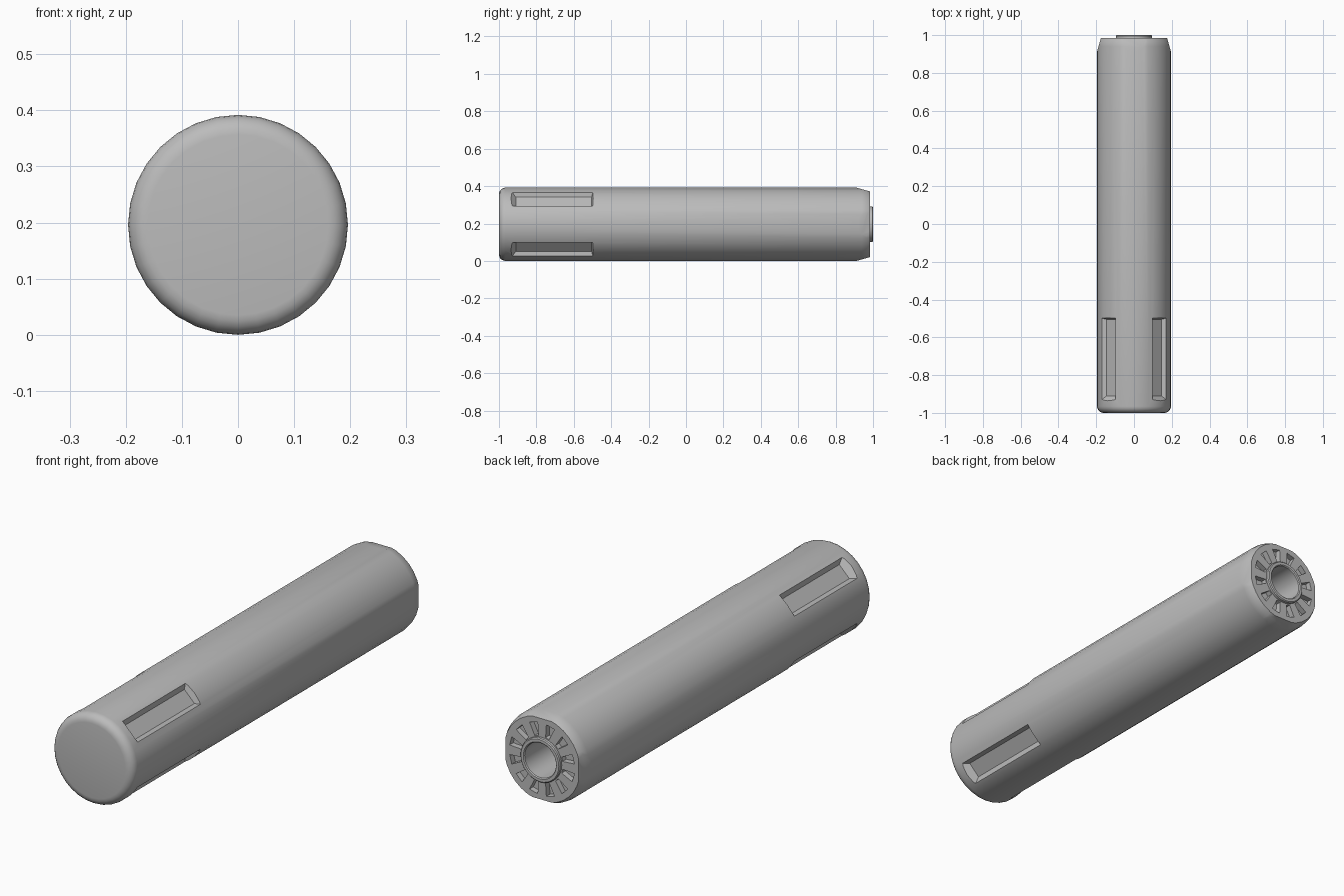
import bpy, bmesh, math
from mathutils import Matrix, Vector

cube = bpy.data.objects.get("Cube")
if cube:
    bpy.data.objects.remove(cube, do_unlink=True)

R = 0.196          # body radius, also the height of the axis
SIDES = 32

metal = bpy.data.materials.new("grey metal")
metal.use_nodes = True
metal.diffuse_color = (0.5, 0.5, 0.5, 1)
metal.node_tree.nodes["Principled BSDF"].inputs["Base Color"].default_value = (0.5, 0.5, 0.5, 1)


def finish(name, bm):
    bmesh.ops.recalc_face_normals(bm, faces=bm.faces)
    mesh = bpy.data.meshes.new(name)
    bm.to_mesh(mesh)
    bm.free()
    mesh.materials.append(metal)
    obj = bpy.data.objects.new(name, mesh)
    bpy.context.collection.objects.link(obj)
    return obj


def lathe(name, profile, closed=False):
    """Spin (radius, y) points around the long axis."""
    bm = bmesh.new()
    rings = []
    for r, y in profile:
        angles = [math.tau * i / SIDES for i in range(SIDES)]
        rings.append([bm.verts.new((r * math.cos(a), y, R + r * math.sin(a))) for a in angles])
    pairs = list(zip(rings, rings[1:]))
    if closed:
        pairs.append((rings[-1], rings[0]))
    else:
        bm.faces.new(rings[0])
        bm.faces.new(rings[-1])
    for a, b in pairs:
        for i in range(SIDES):
            j = (i + 1) % SIDES
            bm.faces.new((a[i], a[j], b[j], b[i]))
    return finish(name, bm)


def add_hull(bm, points, angle):
    """Convex block around points, turned about the long axis."""
    turn = Matrix.Translation((0, 0, R)) @ Matrix.Rotation(angle, 4, 'Y')
    verts = [bm.verts.new(turn @ Vector(p)) for p in points]
    bmesh.ops.convex_hull(bm, input=verts)


def cut(target, cutter):
    cutter.hide_render = True
    cutter.hide_set(True)
    mod = target.modifiers.new(cutter.name, 'BOOLEAN')
    mod.operation = 'DIFFERENCE'
    mod.solver = 'EXACT'
    mod.object = cutter
    bpy.context.view_layer.objects.active = target
    bpy.ops.object.modifier_apply(modifier=mod.name)
    bpy.data.objects.remove(cutter, do_unlink=True)


# Main tube: rounded closed front, chamfered rear, blind bore
front_round = [(R - 0.035 * (1 - math.sin(t)), -1 + 0.035 * (1 - math.cos(t)))
               for t in (math.pi / 2 * i / 5 for i in range(6))]
body = lathe("body", front_round + [(R, 0.94), (0.192, 0.965), (0.182, 0.985),
                                    (0.076, 0.985), (0.076, 0.1)])

# Four long grip recesses near the front, at the diagonals
bm = bmesh.new()
for k in range(4):
    pts = [(s * w, y, z) for s in (-1, 1)
           for w, z, y0, y1 in ((0.034, 0.171, -0.91, -0.505), (0.062, 0.2, -0.94, -0.495))
           for y in (y0, y1)]
    add_hull(bm, pts, math.pi / 4 + k * math.pi / 2)
cut(body, finish("recess_cutter", bm))

# Four sloping flats on the rear edge
bm = bmesh.new()
for k in range(4):
    pts = [(x, y, z) for x in (-0.15, 0.15)
           for y, z in ((0.9, 0.199), (1.0, 0.171), (1.0, 0.25), (0.9, 0.25))]
    add_hull(bm, pts, k * math.pi / 2)
cut(body, finish("flat_cutter", bm))

# Ring of radial teeth in the rear face
bm = bmesh.new()
for k in range(12):
    pts = [(s * w, y, z) for s in (-1, 1)
           for w, z in ((0.009, 0.1), (0.02, 0.155)) for y in (0.96, 1.0)]
    add_hull(bm, pts, math.tau * (k + 0.5) / 12)
cut(body, finish("teeth_cutter", bm))

# Raised collar around the rear opening
collar = lathe("muzzle_collar", [(0.095, 0.95), (0.095, 0.996), (0.091, 1.0),
                                 (0.079, 1.0), (0.075, 0.996), (0.075, 0.95)], closed=True)

for obj in (body, collar):
    bpy.ops.object.select_all(action='DESELECT')
    obj.select_set(True)
    bpy.context.view_layer.objects.active = obj
    bpy.ops.object.shade_smooth_by_angle(angle=math.radians(28))
